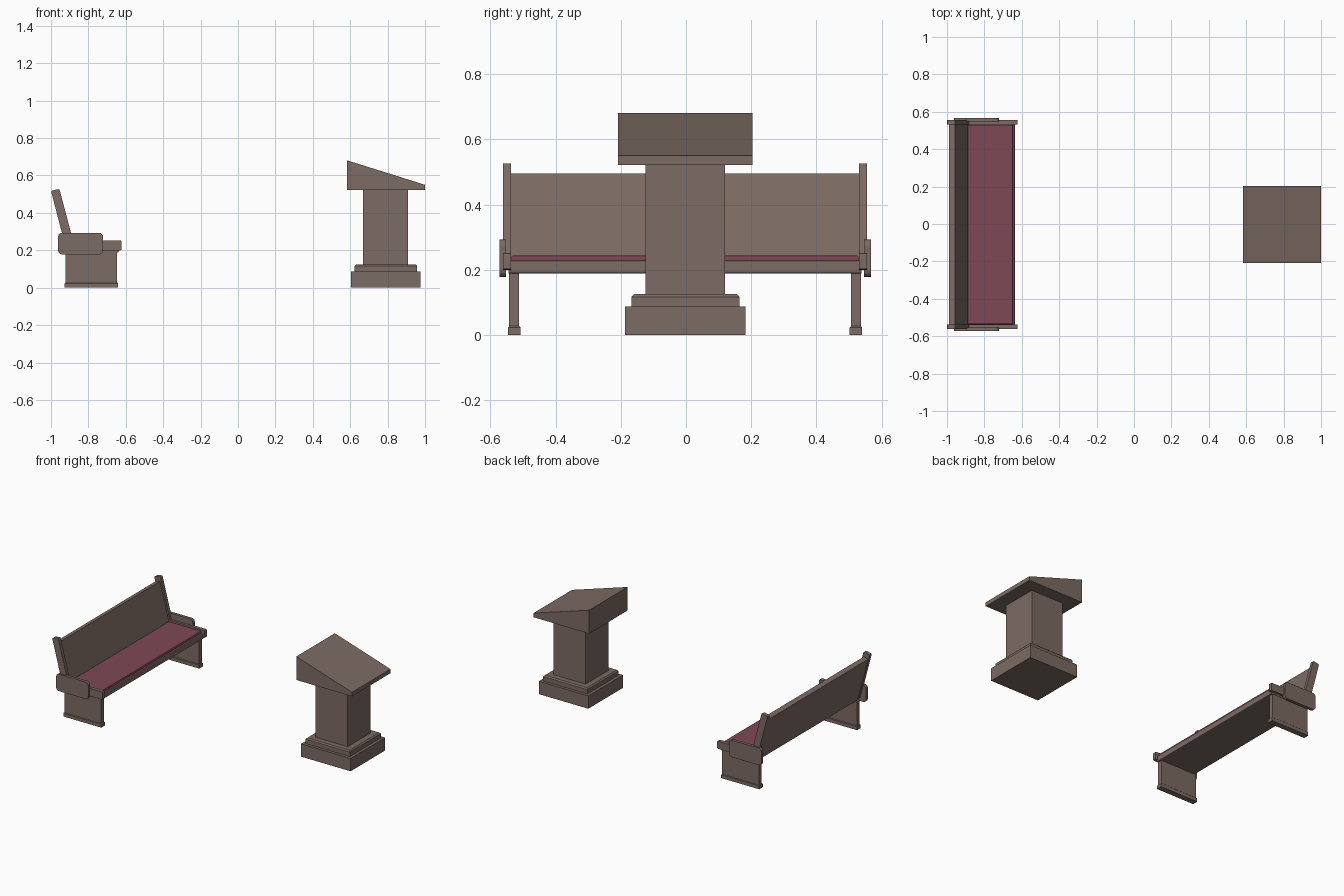
import bpy, bmesh

if "Cube" in bpy.data.objects:
    bpy.data.objects.remove(bpy.data.objects["Cube"])


def material(name, rgb):
    m = bpy.data.materials.new(name)
    m.diffuse_color = (*rgb, 1)
    m.use_nodes = True
    m.node_tree.nodes["Principled BSDF"].inputs["Base Color"].default_value = m.diffuse_color
    return m


WOOD = material("wood", (0.20, 0.145, 0.125))
RED = material("red_fabric", (0.21, 0.065, 0.09))


def prism(name, profile, y0, y1, mat=WOOD):
    """Extrude an (x, z) outline from y0 to y1."""
    bm = bmesh.new()
    a = [bm.verts.new((x, y0, z)) for x, z in profile]
    b = [bm.verts.new((x, y1, z)) for x, z in profile]
    n = len(profile)
    bm.faces.new(a)
    bm.faces.new(b[::-1])
    for i in range(n):
        bm.faces.new((a[i], b[i], b[(i + 1) % n], a[(i + 1) % n]))
    bmesh.ops.recalc_face_normals(bm, faces=bm.faces[:])
    me = bpy.data.meshes.new(name)
    bm.to_mesh(me)
    bm.free()
    me.materials.append(mat)
    ob = bpy.data.objects.new(name, me)
    bpy.context.collection.objects.link(ob)
    return ob


def box(name, x, y, z, mat=WOOD):
    return prism(name, [(x[0], z[0]), (x[1], z[0]), (x[1], z[1]), (x[0], z[1])], *y, mat)


def bevel(ob, width, segments, pick):
    """Bevel the edges for which pick(a, b) is true."""
    bm = bmesh.new()
    bm.from_mesh(ob.data)
    edges = [e for e in bm.edges if pick(e.verts[0].co, e.verts[1].co)]
    bmesh.ops.bevel(bm, geom=edges, offset=width, segments=segments,
                    profile=0.5, affect='EDGES', clamp_overlap=True)
    bm.to_mesh(ob.data)
    bm.free()


def top_edges(z):
    return lambda a, b: min(a.z, b.z) > z


def along_y(a, b):
    return abs(a.y - b.y) > 0.001


# Lectern: stepped base, column, sloped desk
box("lectern_base", (0.604, 0.975), (-0.187, 0.183), (0, 0.087))
step = box("lectern_step", (0.624, 0.956), (-0.168, 0.164), (0.087, 0.125))
bevel(step, 0.008, 1, top_edges(0.12))
box("lectern_column", (0.668, 0.91), (-0.125, 0.12), (0.125, 0.522))
prism("lectern_desk", [(0.583, 0.522), (1.0, 0.522), (1.0, 0.55), (0.583, 0.681)],
      -0.208, 0.204)

# Bench seat, cushion and leaning backrest
CY = -0.003
seat = box("seat", (-0.905, -0.637), (CY - 0.542, CY + 0.542), (0.188, 0.228))
bevel(seat, 0.006, 2, lambda a, b: along_y(a, b) and a.x > -0.7)
cushion = box("cushion", (-0.89, -0.647), (CY - 0.533, CY + 0.533), (0.228, 0.244), RED)
bevel(cushion, 0.006, 2, top_edges(0.24))
prism("backrest", [(-0.909, 0.188), (-0.876, 0.19), (-0.957, 0.495), (-0.990, 0.487)],
      CY - 0.536, CY + 0.536)

# Bench ends, repeated on both sides
for tag, s in (("near", -1), ("far", 1)):
    def span(inner, outer):
        return tuple(sorted((CY + s * inner, CY + s * outer)))

    post = prism("back_post_" + tag,
                 [(-0.917, 0.2), (-0.868, 0.2), (-0.955, 0.528), (-1.0, 0.518)],
                 *span(0.534, 0.558))
    bevel(post, 0.006, 2, lambda a, b: along_y(a, b) and a.z > 0.4)
    rail = box("seat_rail_" + tag, (-0.91, -0.622), span(0.534, 0.558), (0.2, 0.252))
    bevel(rail, 0.006, 2, lambda a, b: along_y(a, b) and a.x > -0.7)
    arm = box("side_arm_" + tag, (-0.962, -0.721), span(0.55, 0.57), (0.178, 0.293))
    bevel(arm, 0.02, 3, along_y)
    box("leg_" + tag, (-0.922, -0.647), span(0.509, 0.54), (0, 0.19))
    foot = box("foot_" + tag, (-0.927, -0.642), span(0.505, 0.543), (0, 0.027))
    bevel(foot, 0.004, 1, top_edges(0.02))
